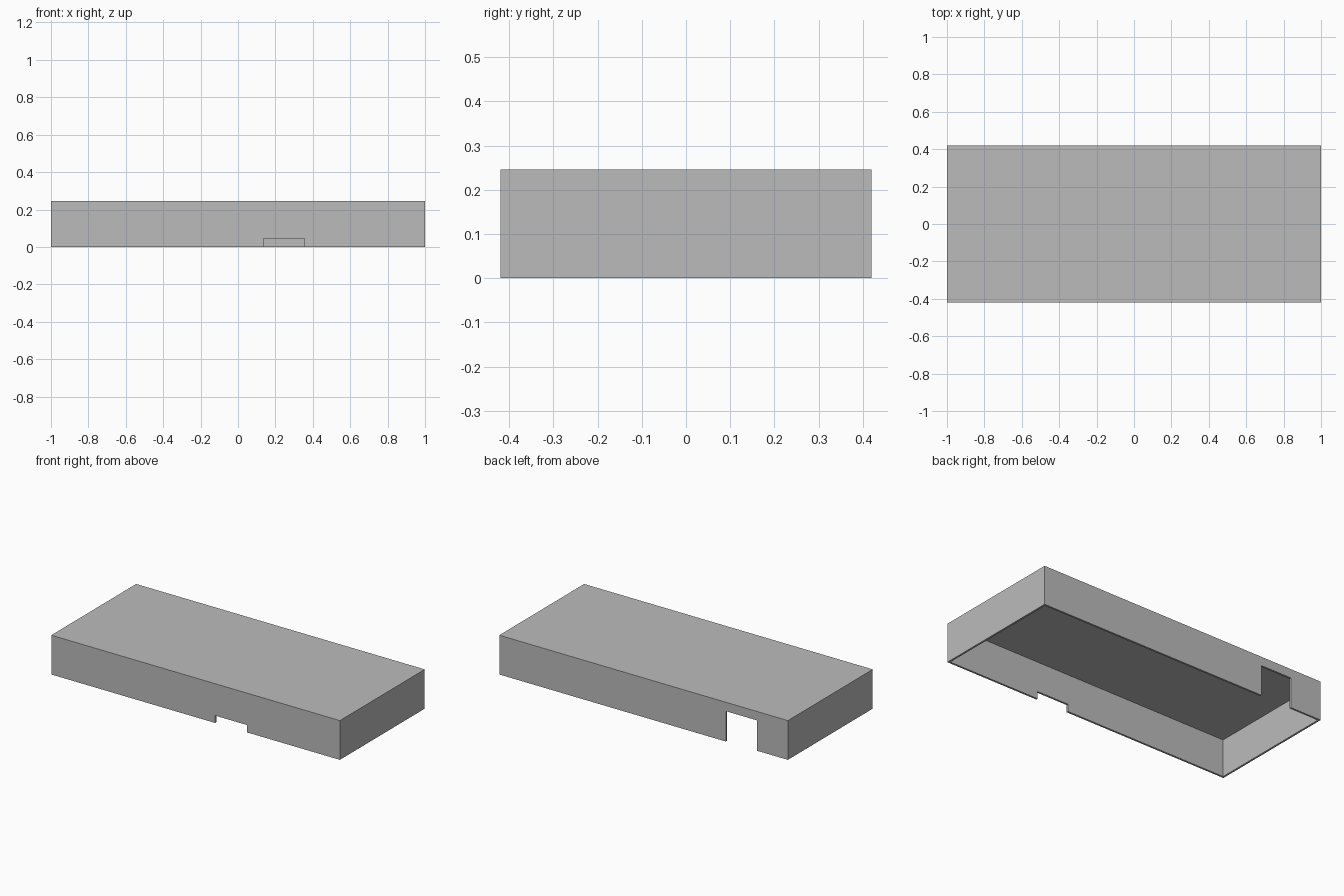
import bpy

if "Cube" in bpy.data.objects:
    bpy.data.objects.remove(bpy.data.objects["Cube"], do_unlink=True)

HALF_X, HALF_Y, HEIGHT, WALL = 1.0, 0.42, 0.246, 0.012

grey = bpy.data.materials.new("plain grey")
grey.use_nodes = True
grey.diffuse_color = (0.5, 0.5, 0.5, 1)
grey.node_tree.nodes["Principled BSDF"].inputs["Base Color"].default_value = (0.5, 0.5, 0.5, 1)


def box(name, low, high):
    """Axis-aligned box between two opposite corners."""
    centre = [(a + b) / 2 for a, b in zip(low, high)]
    bpy.ops.mesh.primitive_cube_add(size=1, location=centre)
    obj = bpy.context.object
    obj.name = name
    obj.scale = [b - a for a, b in zip(low, high)]
    bpy.ops.object.transform_apply(location=True, rotation=False, scale=True)
    obj.data.materials.append(grey)
    return obj


# Outer lid body
lid = box("lid_shell", (-HALF_X, -HALF_Y, 0), (HALF_X, HALF_Y, HEIGHT))

# Hollow underside and the two openings in the long walls
inner_x, inner_y = HALF_X - WALL, HALF_Y - WALL
cutters = [
    box("hollow_cutter", (-inner_x, -inner_y, -0.1), (inner_x, inner_y, HEIGHT - WALL)),
    box("front_notch_cutter", (0.135, -HALF_Y - 0.1, -0.1), (0.355, -HALF_Y + 0.1, 0.046)),
    box("back_notch_cutter", (-0.785, HALF_Y - 0.1, -0.1), (-0.57, HALF_Y + 0.1, 0.19)),
]

bpy.ops.object.select_all(action="DESELECT")
lid.select_set(True)
bpy.context.view_layer.objects.active = lid
for cutter in cutters:
    cutter.hide_render = True
    cut = lid.modifiers.new(cutter.name, "BOOLEAN")
    cut.operation = "DIFFERENCE"
    cut.solver = "EXACT"
    cut.object = cutter
    bpy.ops.object.modifier_apply(modifier=cut.name)
for cutter in cutters:
    bpy.data.objects.remove(cutter, do_unlink=True)
